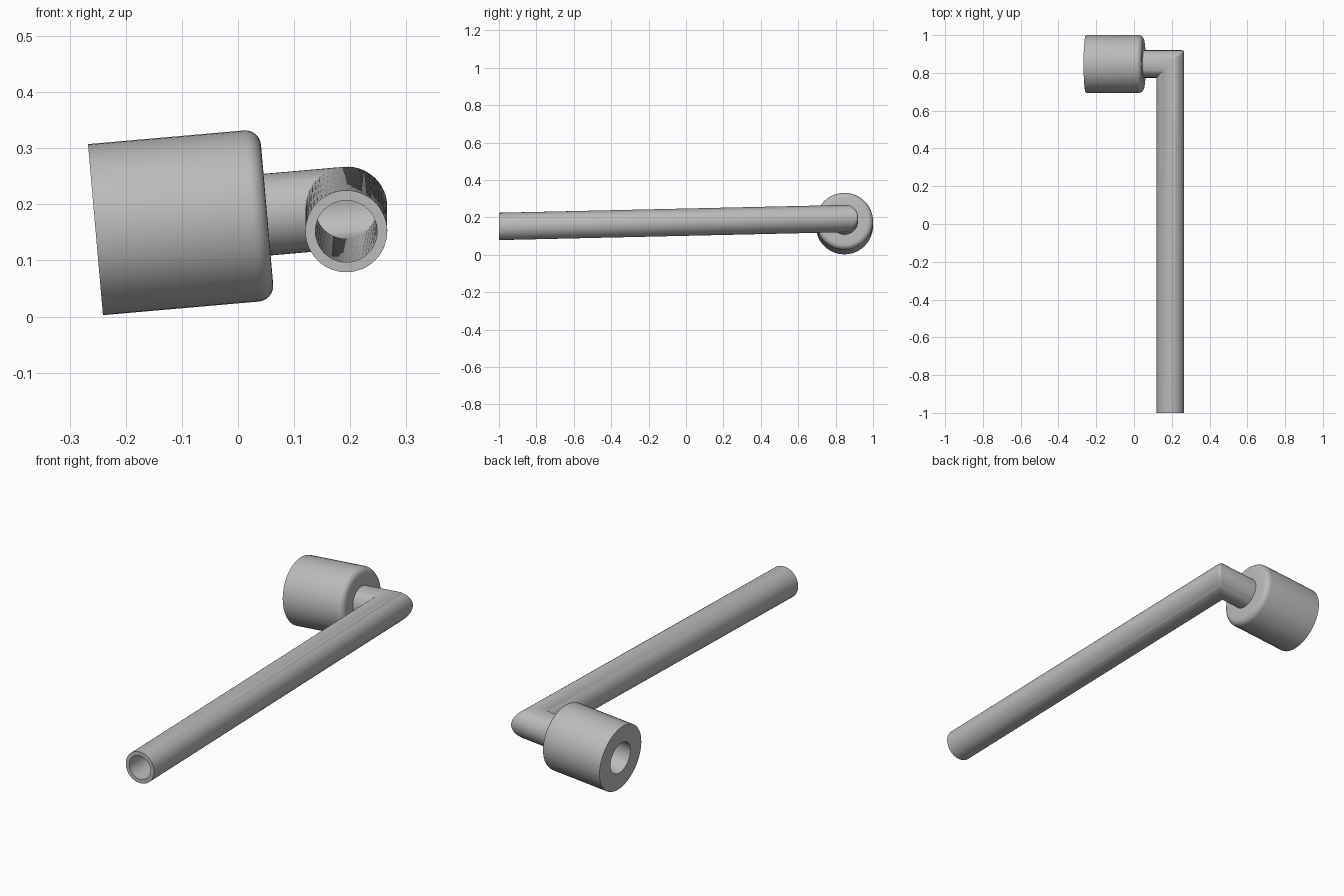
import bpy, bmesh, math
from mathutils import Vector

cube = bpy.data.objects.get("Cube")
if cube:
    bpy.data.objects.remove(cube, do_unlink=True)

SEGMENTS = 48
grey = bpy.data.materials.new("plain grey")
grey.use_nodes = True
colour = (0.5, 0.5, 0.5, 1)
grey.diffuse_color = colour
grey.node_tree.nodes["Principled BSDF"].inputs["Base Color"].default_value = colour

# Key points: socket mouth, elbow corner and open tube end
mouth = Vector((-0.254, 0.847, 0.155))
corner = Vector((0.193, 0.847, 0.194))
tube_end = Vector((0.193, -1.0, 0.152))
axis = (corner - mouth).normalized()
run = (tube_end - corner).normalized()


def finish(name, bm):
    bmesh.ops.recalc_face_normals(bm, faces=bm.faces)
    mesh = bpy.data.meshes.new(name)
    bm.to_mesh(mesh)
    bm.free()
    obj = bpy.data.objects.new(name, mesh)
    bpy.context.collection.objects.link(obj)
    mesh.materials.append(grey)
    bpy.ops.object.select_all(action="DESELECT")
    obj.select_set(True)
    bpy.context.view_layer.objects.active = obj
    bpy.ops.object.shade_smooth_by_angle(angle=math.radians(35))
    return obj


def ring(bm, centre, direction, radius, normal):
    """Circle around direction, slid along it onto the plane with this normal."""
    up = Vector((0, 0, 1))
    u = (up - direction * up.dot(direction)).normalized()
    v = direction.cross(u)
    verts = []
    for i in range(SEGMENTS):
        a = math.tau * i / SEGMENTS
        p = (u * math.cos(a) + v * math.sin(a)) * radius
        p -= direction * (p.dot(normal) / direction.dot(normal))
        verts.append(bm.verts.new(centre + p))
    return verts


def skin(bm, rings):
    """Join the rings into a closed loop of walls."""
    for a, b in zip(rings, rings[1:] + rings[:1]):
        for i in range(SEGMENTS):
            j = (i + 1) % SEGMENTS
            bm.faces.new((a[i], a[j], b[j], b[i]))


# Socket: turned collar with a bore and a rounded shoulder
R, BORE, LENGTH, ROUND = 0.153, 0.073, 0.307, 0.028
profile = [(0, BORE), (0, R)]
for k in range(7):
    a = math.pi / 2 * k / 6
    profile.append((LENGTH - ROUND + ROUND * math.sin(a),
                    R - ROUND + ROUND * math.cos(a)))
profile.append((LENGTH, BORE))
bm = bmesh.new()
skin(bm, [ring(bm, mouth + axis * d, axis, r, axis) for d, r in profile])
finish("socket", bm)

# Pipe: hollow neck mitred into the long tube
OUTER, INNER = 0.073, 0.055
seat = mouth + axis * 0.2
mitre = (axis + run).normalized()
bm = bmesh.new()
rings = []
for r in (OUTER, INNER):
    walls = [ring(bm, seat, axis, r, axis),
             ring(bm, corner, axis, r, mitre),
             ring(bm, tube_end, run, r, Vector((0, 1, 0)))]
    rings += walls if r == OUTER else walls[::-1]
skin(bm, rings)

# Soften the outer tip of the elbow
tip = [e for e in bm.edges
       if all(v in rings[1] and (v.co - corner).dot(axis) > 0.04 for v in e.verts)]
bmesh.ops.bevel(bm, geom=tip, offset=0.012, segments=3, profile=0.5, affect="EDGES")
finish("bent_pipe", bm)
